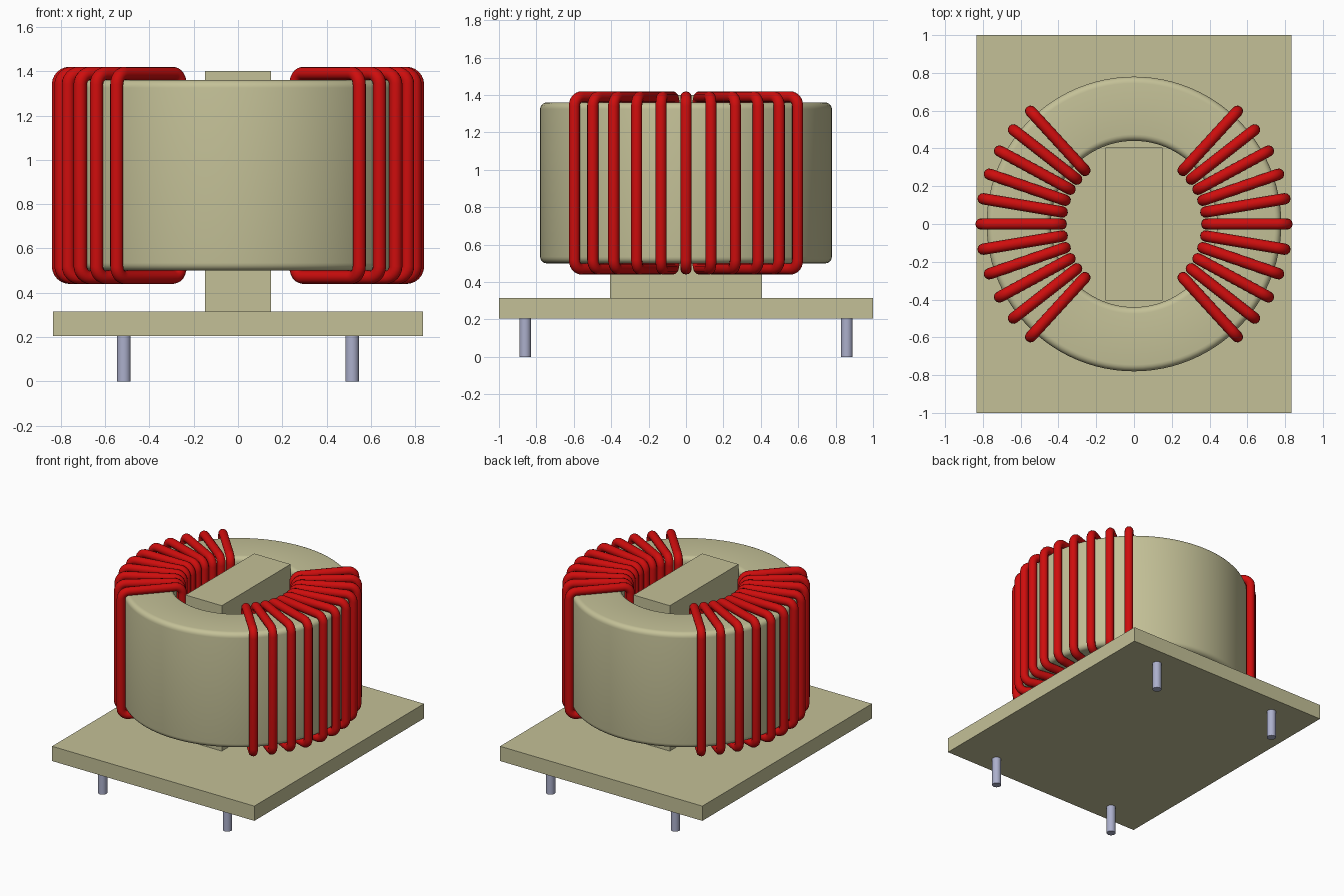
import bpy, bmesh, math

cube = bpy.data.objects.get("Cube")
if cube:
    bpy.data.objects.remove(cube, do_unlink=True)


def material(name, color, rough=0.5):
    m = bpy.data.materials.new(name)
    m.diffuse_color = (*color, 1)
    m.use_nodes = True
    bsdf = next(n for n in m.node_tree.nodes if n.type == 'BSDF_PRINCIPLED')
    bsdf.inputs["Base Color"].default_value = (*color, 1)
    bsdf.inputs["Roughness"].default_value = rough
    return m


BEIGE = material("beige plastic", (0.55, 0.53, 0.31))
RED = material("red enamel", (0.62, 0.004, 0.004))
STEEL = material("pin metal", (0.41, 0.43, 0.60))


def add_object(name, bm, mat, smooth=False):
    bmesh.ops.recalc_face_normals(bm, faces=bm.faces)
    mesh = bpy.data.meshes.new(name)
    bm.to_mesh(mesh)
    bm.free()
    mesh.materials.append(mat)
    ob = bpy.data.objects.new(name, mesh)
    bpy.context.collection.objects.link(ob)
    if smooth:
        shade_smooth(ob)
    return ob


def shade_smooth(ob):
    bpy.ops.object.select_all(action='DESELECT')
    ob.select_set(True)
    bpy.context.view_layer.objects.active = ob
    bpy.ops.object.shade_smooth_by_angle(angle=math.radians(40))


def box(name, half_x, half_y, z0, z1, mat):
    bm = bmesh.new()
    bmesh.ops.create_cube(bm, size=1)
    for v in bm.verts:
        v.co.x *= 2 * half_x
        v.co.y *= 2 * half_y
        v.co.z = z1 if v.co.z > 0 else z0
    return add_object(name, bm, mat)


def rounded_rect(r0, r1, z0, z1, fillet, steps):
    """Closed outline in the radius/height plane with rounded corners."""
    corners = [(r1 - fillet, z1 - fillet), (r0 + fillet, z1 - fillet),
               (r0 + fillet, z0 + fillet), (r1 - fillet, z0 + fillet)]
    pts = []
    for i, (cx, cz) in enumerate(corners):
        for k in range(steps + 1):
            a = math.pi / 2 * (i + k / steps)
            pts.append((cx + fillet * math.cos(a), 0, cz + fillet * math.sin(a)))
    return pts


# Base plate and the central post through the ring
box("base_plate", 0.835, 1.0, 0.205, 0.315, BEIGE)
box("center_post", 0.15, 0.405, 0.315, 1.40, BEIGE)

# Ring core: rounded section spun about the vertical axis
bm = bmesh.new()
ring = [bm.verts.new(p) for p in rounded_rect(0.44, 0.78, 0.50, 1.36, 0.035, 5)]
edges = [bm.edges.new((ring[i], ring[(i + 1) % len(ring)])) for i in range(len(ring))]
bmesh.ops.spin(bm, geom=ring + edges, cent=(0, 0, 0), axis=(0, 0, 1),
               angle=math.tau, steps=96, use_merge=True)
bmesh.ops.remove_doubles(bm, verts=bm.verts, dist=1e-5)
add_object("ring_core", bm, BEIGE, smooth=True)

# One wire turn, shared by both windings
points = rounded_rect(0.385, 0.81, 0.47, 1.39, 0.05, 6)
curve = bpy.data.curves.new("wire_turn", 'CURVE')
curve.dimensions = '3D'
curve.bevel_depth = 0.03
curve.bevel_resolution = 4
curve.materials.append(RED)
spline = curve.splines.new('POLY')
spline.points.add(len(points) - 1)
for sp, p in zip(spline.points, points):
    sp.co = (*p, 1)
spline.use_cyclic_u = True
turn = bpy.data.objects.new("wire_turn", curve)
bpy.context.collection.objects.link(turn)
bpy.ops.object.select_all(action='DESELECT')
turn.select_set(True)
bpy.context.view_layer.objects.active = turn
bpy.ops.object.convert(target='MESH')
turn = bpy.context.view_layer.objects.active
shade_smooth(turn)
turn_mesh = turn.data
bpy.data.objects.remove(turn, do_unlink=True)

# Two windings of eleven turns, fanned about the ring axis
for side, start in (("left", 0), ("right", 180)):
    for i in range(-5, 6):
        ob = bpy.data.objects.new(f"{side}_winding_turn_{i + 6}", turn_mesh)
        ob.rotation_euler.z = math.radians(start + 9.5 * i)
        bpy.context.collection.objects.link(ob)

# Four mounting pins
for sx, side in ((1, "left"), (-1, "right")):
    for sy, end in ((-1, "front"), (1, "back")):
        bm = bmesh.new()
        bmesh.ops.create_cone(bm, cap_ends=True, segments=32, radius1=0.031,
                              radius2=0.031, depth=0.21)
        pin = add_object(f"{end}_{side}_pin", bm, STEEL, smooth=True)
        pin.location = (sx * 0.515, sy * 0.86, 0.105)
